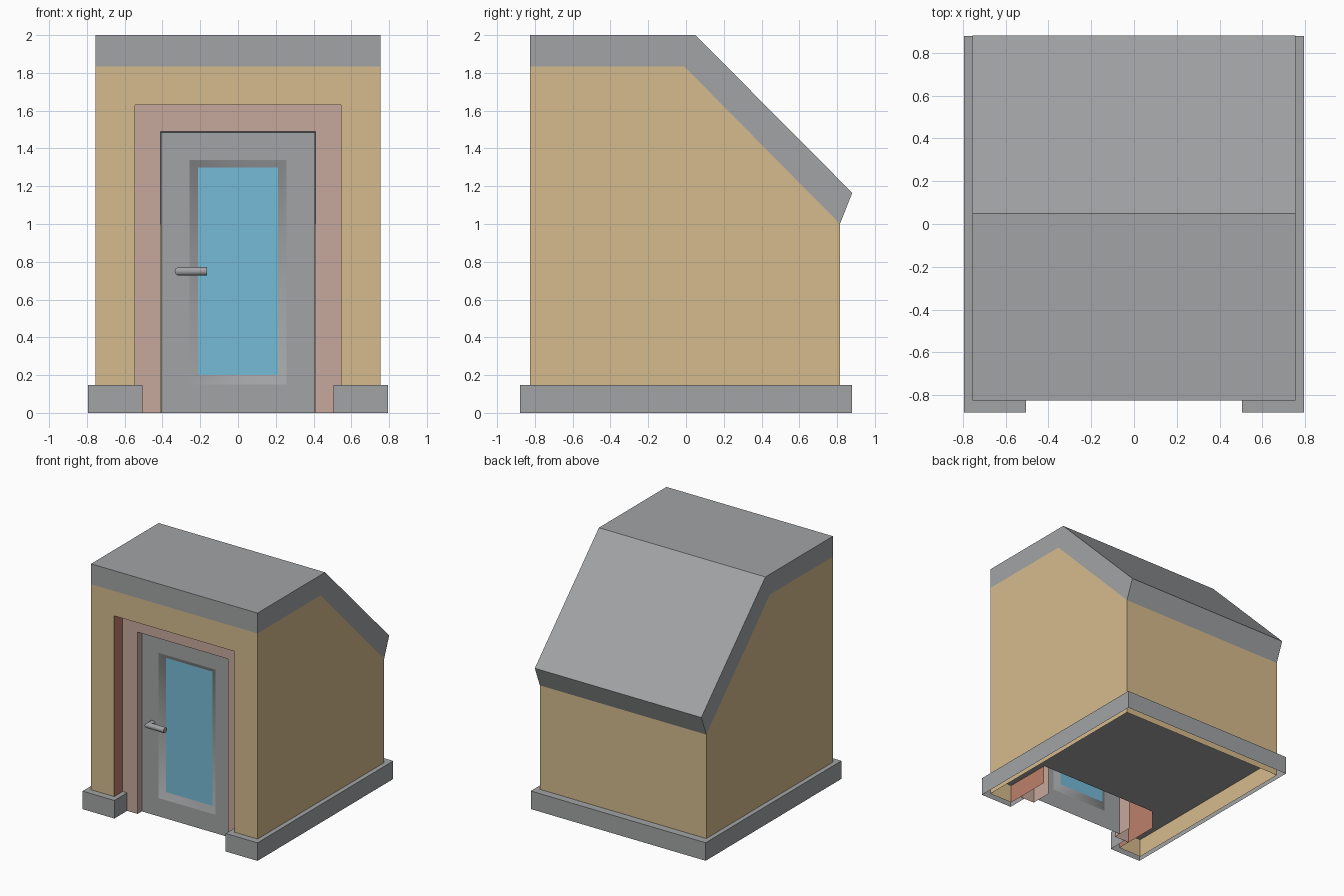
import bpy, bmesh, math
from mathutils import Vector

if "Cube" in bpy.data.objects:
    bpy.data.objects.remove(bpy.data.objects["Cube"])


def material(name, srgb):
    m = bpy.data.materials.new(name)
    m.diffuse_color = [((c + 0.055) / 1.055) ** 2.4 for c in srgb] + [1]
    m.use_nodes = True
    m.node_tree.nodes["Principled BSDF"].inputs["Base Color"].default_value = m.diffuse_color
    return m


GREY = material("grey", (0.635, 0.64, 0.645))
TAN = material("sand", (0.835, 0.735, 0.555))
PINK = material("pale_pink", (0.78, 0.66, 0.615))
BRICK = material("terracotta", (0.745, 0.50, 0.42))
BLUE = material("glass_blue", (0.46, 0.735, 0.845))


class Part:
    """Collects faces, then turns them into one object."""

    def __init__(self, name, *mats):
        self.name, self.mats, self.bm = name, mats, bmesh.new()

    def face(self, pts, mat=0):
        f = self.bm.faces.new([self.bm.verts.new(p) for p in pts])
        f.material_index = mat
        return f

    def strip(self, a, b, mat=0):
        return [self.face((a[i], a[i + 1], b[i + 1], b[i]), mat)
                for i in range(len(a) - 1)]

    def finish(self, outward):
        # weld, then orient so the first face looks along "outward"
        bm = self.bm
        bmesh.ops.remove_doubles(bm, verts=bm.verts, dist=1e-4)
        bmesh.ops.recalc_face_normals(bm, faces=bm.faces)
        bm.faces.ensure_lookup_table()
        bm.normal_update()
        if bm.faces[0].normal.dot(Vector(outward)) < 0:
            bmesh.ops.reverse_faces(bm, faces=bm.faces)
        me = bpy.data.meshes.new(self.name)
        bm.to_mesh(me)
        bm.free()
        for m in self.mats:
            me.materials.append(m)
        ob = bpy.data.objects.new(self.name, me)
        bpy.context.collection.objects.link(ob)
        return ob


W = 0.755                       # half width of the house
FRONT, BACK = -0.825, 0.815
OW, OH = 0.545, 1.63            # porch opening: half width, height
DW, DH = 0.41, 1.49             # door: half width, height
FRAME_Y, DOOR_Y, PORCH_Y = -0.715, -0.66, -0.43
FLOOR = 0.15


def arch(w, h, y, z0=0):
    return [(-w, y, z0), (-w, y, h), (w, y, h), (w, y, z0)]


# Walls: side profiles, back, and a front with a doorway
walls = Part("walls", TAN)
side = [(FRONT, 0), (FRONT, 1.833), (-0.008, 1.833), (BACK, 1.0), (BACK, 0)]
walls.strip(arch(W, 1.833, FRONT), arch(OW, OH, FRONT))
for s in (-W, W):
    walls.face([(s, y, z) for y, z in side])
walls.face([(-W, BACK, 0), (W, BACK, 0), (W, BACK, 1.0), (-W, BACK, 1.0)])
walls.finish((0, -1, 0))

# Roof slab: bent profile extruded across the width
roof = Part("roof", GREY)
prof = [(FRONT, 2), (0.05, 2), (0.88, 1.165), (BACK, 1.0),
        (-0.008, 1.833), (FRONT, 1.833), (FRONT, 2)]
roof.strip([(-W, y, z) for y, z in prof], [(W, y, z) for y, z in prof])
for s in (-W, W):
    for i, j in ((0, 5), (1, 4)):
        q = [prof[i], prof[i + 1], prof[j - 1], prof[j]]
        roof.face([(s, y, z) for y, z in q])
roof.finish((0, 0, 1))

# Plinth: skirting shell round the base with a gap at the door
PW, PB = 0.793, 0.878
outer = [(-0.505, FRAME_Y), (-0.505, -0.88), (-PW, -0.88), (-PW, PB)]
inner = [(-OW, FRAME_Y), (-OW, FRONT), (-W, FRONT), (-W, BACK)]
outer += [(-x, y) for x, y in reversed(outer)]
inner += [(-x, y) for x, y in reversed(inner)]
plinth = Part("plinth", GREY)
top = [(x, y, 0.148) for x, y in outer]
plinth.strip(top, [(x, y, 0.148) for x, y in inner])
plinth.strip(top, [(x, y, 0) for x, y in outer])
plinth.finish((0, 0, 1))

# Floor with a notch for the porch
floor = Part("floor", GREY)
floor.face([(-W, PORCH_Y, FLOOR), (W, PORCH_Y, FLOOR),
            (W, BACK, FLOOR), (-W, BACK, FLOOR)])
for s in (-1, 1):
    floor.face([(s * W, FRONT, FLOOR), (s * OW, FRONT, FLOOR),
                (s * OW, PORCH_Y, FLOOR), (s * W, PORCH_Y, FLOOR)])
floor.finish((0, 0, -1))

# Porch lining
lining = Part("porch_lining", BRICK)
lining.strip(arch(OW, OH, FRONT), arch(OW, OH, PORCH_Y))
lining.finish((1, 0, 0))

# Door frame: flat surround and its inner reveal
frame = Part("door_frame", PINK)
frame.strip(arch(OW, OH, FRAME_Y), arch(DW, DH, FRAME_Y))
frame.strip(arch(DW, DH, FRAME_Y), arch(DW, DH, -0.54))
frame.finish((0, -1, 0))


# Door: leaf, softly shaded sloping window rim, glass
def ring(w, z0, z1, y):
    r = [(-w, y, z0), (-w, y, z1), (w, y, z1), (w, y, z0)]
    return r + r[:1]


door = Part("door", GREY, BLUE)
rim_out = ring(0.257, 0.15, 1.34, DOOR_Y)
rim_in = ring(0.212, 0.20, 1.30, DOOR_Y + 0.03)
door.strip(ring(DW - 0.003, 0, DH - 0.005, DOOR_Y), rim_out)
for f in door.strip(rim_out, rim_in):
    f.smooth = True
door.face(rim_in[:4], 1)
door.finish((0, -1, 0))

# Handle: stem out of the door, mitred into a lever
SIDES, R = 10, 0.023
HX, HY, HZ = -0.312, DOOR_Y - 0.05, 0.75
handle = Part("door_handle", GREY)
circ = [(R * math.cos(2 * math.pi * i / SIDES), R * math.sin(2 * math.pi * i / SIDES))
        for i in range(SIDES + 1)]
stem = [(HX + u, DOOR_Y, HZ + v) for u, v in circ]
mitre = [(HX + u, HY + u, HZ + v) for u, v in circ]
tip = [(-0.163, HY + u, HZ + v) for u, v in circ]
handle.face(tip[:-1])
for f in handle.strip(stem, mitre) + handle.strip(mitre, tip):
    f.smooth = True
ob = handle.finish((1, 0, 0))
bpy.context.view_layer.objects.active = ob
ob.select_set(True)
bpy.ops.object.shade_smooth_by_angle(angle=math.radians(40))
